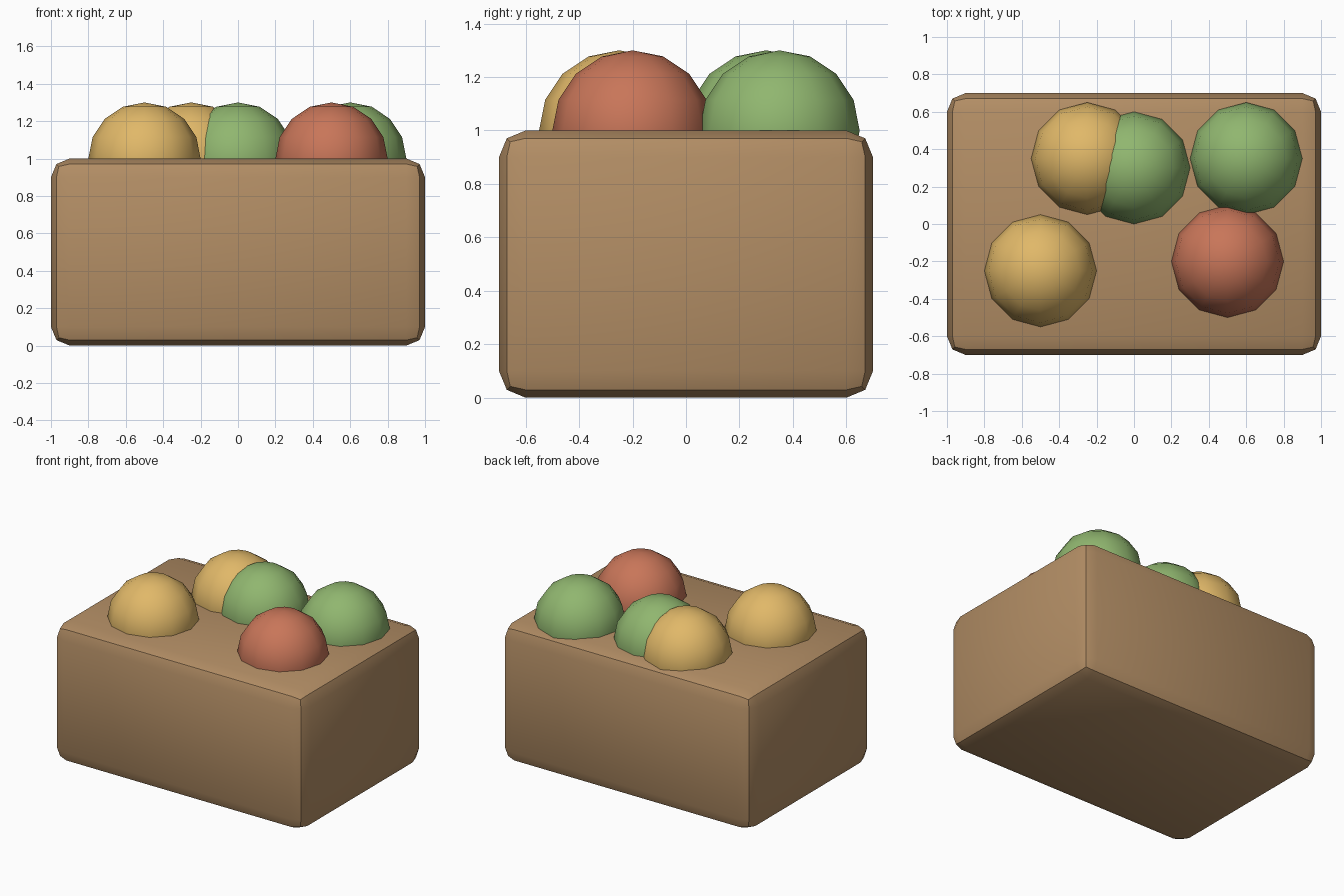
import bpy
import math

if "Cube" in bpy.data.objects:
    bpy.data.objects.remove(bpy.data.objects["Cube"])


def make_material(name, color):
    mat = bpy.data.materials.new(name)
    mat.diffuse_color = (*color, 1)
    mat.use_nodes = True
    mat.node_tree.nodes["Principled BSDF"].inputs["Base Color"].default_value = mat.diffuse_color
    return mat


brown = make_material("crate_brown", (0.45, 0.27, 0.13))
yellow = make_material("fruit_yellow", (0.75, 0.48, 0.14))
green = make_material("fruit_green", (0.28, 0.47, 0.16))
red = make_material("fruit_red", (0.58, 0.18, 0.10))

# Crate: solid block with two-step rounded edges
bpy.ops.mesh.primitive_cube_add(size=1, location=(0, 0, 0.5))
crate = bpy.context.object
crate.name = "crate"
crate.scale = (2, 1.4, 1)
bpy.ops.object.transform_apply(location=False, rotation=False, scale=True)
bevel = crate.modifiers.new("rounded_edges", 'BEVEL')
bevel.width = 0.1
bevel.segments = 2
bpy.ops.object.modifier_apply(modifier=bevel.name)
bpy.ops.object.shade_smooth_by_angle(angle=math.radians(30))
crate.data.materials.append(brown)

# Fruit: low-poly balls half sunk into the crate top
fruits = [
    ("front_left_fruit", -0.5, -0.25, yellow),
    ("back_left_fruit", -0.25, 0.35, yellow),
    ("back_middle_fruit", 0.0, 0.3, green),
    ("back_right_fruit", 0.6, 0.35, green),
    ("front_right_fruit", 0.5, -0.2, red),
]
for name, x, y, mat in fruits:
    bpy.ops.mesh.primitive_uv_sphere_add(
        segments=12, ring_count=8, radius=0.3, location=(x, y, 1))
    fruit = bpy.context.object
    fruit.name = name
    bpy.ops.object.shade_smooth()
    fruit.data.materials.append(mat)
